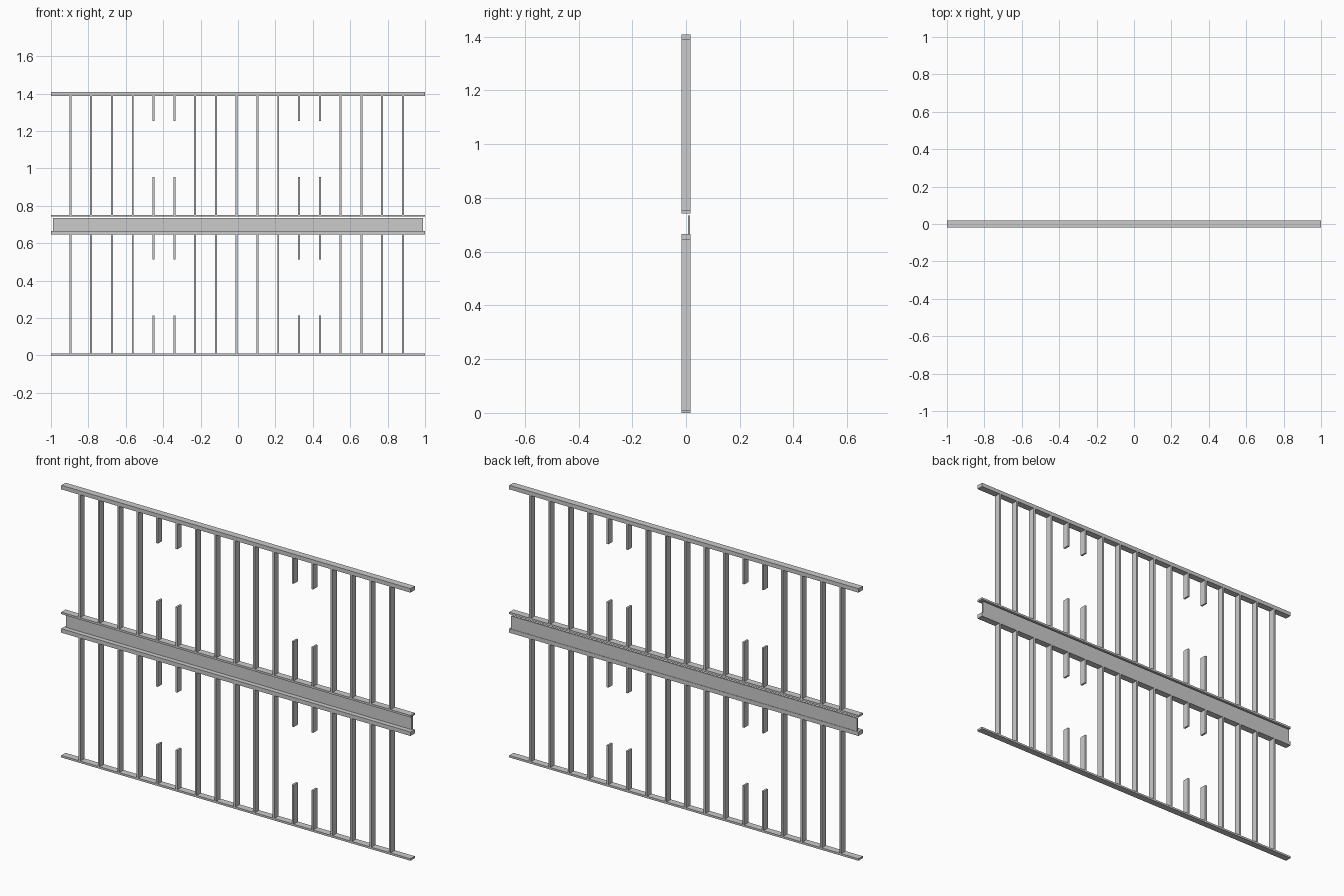
import bpy, bmesh

if "Cube" in bpy.data.objects:
    bpy.data.objects.remove(bpy.data.objects["Cube"])

INCH = 2 / 288
T = 1.5 * INCH           # timber thickness
D = 0.035                # timber depth
WALL_H = 96 * INCH
UPPER_Z = 0.742
PITCH = 16 * INCH
FIRST = -0.896
WINDOW_STUDS = (4, 5, 11, 12)


def box(name, x0, x1, y0, y1, z0, z1):
    bm = bmesh.new()
    bmesh.ops.create_cube(bm, size=1)
    for v in bm.verts:
        v.co.x = x1 if v.co.x > 0 else x0
        v.co.y = y1 if v.co.y > 0 else y0
        v.co.z = z1 if v.co.z > 0 else z0
    me = bpy.data.meshes.new(name)
    bm.to_mesh(me)
    bm.free()
    ob = bpy.data.objects.new(name, me)
    bpy.context.collection.objects.link(ob)
    return ob


def plate(name, z):
    box(name, -1, 1, -D / 2, D / 2, z, z + T)


def stud(name, x, z0, z1):
    box(name, x - T / 2, x + T / 2, -D / 2, D / 2, z0, z1)


def wall(label, base):
    # bottom plate and doubled top plate
    top = base + WALL_H
    plate(label + "_bottom_plate", base)
    plate(label + "_top_plate_inner", top - 2 * T)
    plate(label + "_top_plate_outer", top - T)
    # full studs, or short cripples above and below window openings
    for i in range(17):
        x = FIRST + i * PITCH
        lo, hi = base + T, top - 2 * T
        if i in WINDOW_STUDS:
            stud(label + "_sill_cripple", x, lo, base + 0.213)
            stud(label + "_header_cripple", x, base + 0.513, hi)
        else:
            stud(label + "_stud", x, lo, hi)


wall("lower_wall", 0)
wall("upper_wall", UPPER_Z)

# rim joist between storeys, set towards the back
box("rim_joist", -0.99, 0.99, 0.007, 0.0155, WALL_H, 0.734)
